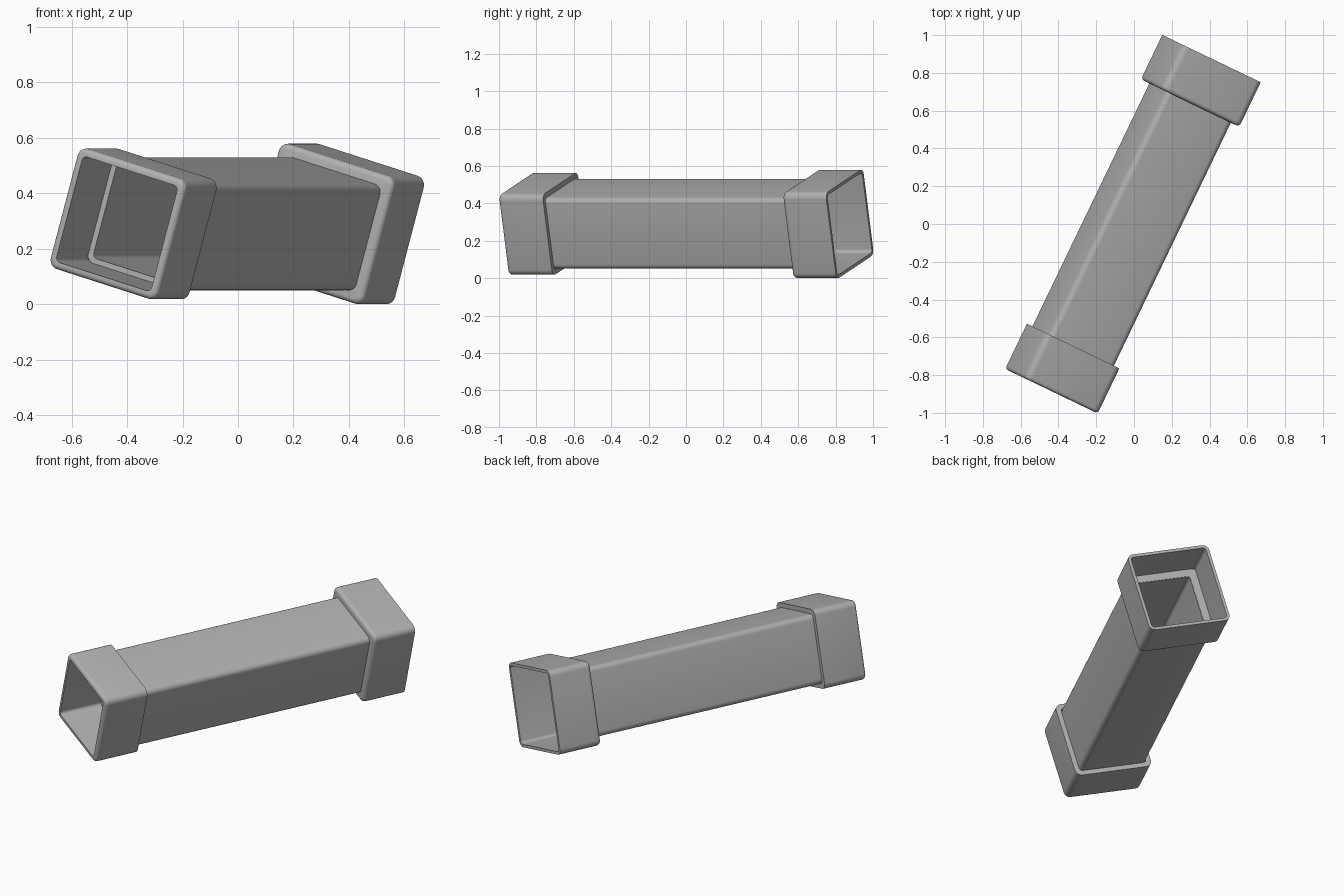
import bpy, bmesh, math
from mathutils import Matrix, Vector

cube = bpy.data.objects.get("Cube")
if cube:
    bpy.data.objects.remove(cube, do_unlink=True)

# Plain grey plastic
grey = bpy.data.materials.new("pipe grey")
grey.use_nodes = True
colour = (0.44, 0.44, 0.44, 1)
grey.diffuse_color = colour
grey.node_tree.nodes["Principled BSDF"].inputs["Base Color"].default_value = colour

# Pipe frame: level axis swung about z, square section rolled about the axis
SWING, ROLL = math.radians(25.7), math.radians(16.2)
axis = Vector((math.sin(SWING), math.cos(SWING), 0))
across = Vector((math.cos(SWING), -math.sin(SWING), 0))
up = Vector((0, 0, 1))
side = math.sin(ROLL) * up - math.cos(ROLL) * across
top = math.sin(ROLL) * across + math.cos(ROLL) * up
centre = across * -0.01 + up * 0.29
frame = Matrix.Translation(centre) @ Matrix((side, top, axis)).transposed().to_4x4()


def rounded_square(half, radius, steps=6):
    """Outline of a square with rounded corners."""
    points = []
    for corner in range(4):
        mid = math.pi / 4 + corner * math.pi / 2
        c = (half - radius) * math.sqrt(2)
        for i in range(steps + 1):
            a = corner * math.pi / 2 + i / steps * math.pi / 2
            points.append((c * math.cos(mid) + radius * math.cos(a),
                           c * math.sin(mid) + radius * math.sin(a)))
    return points


def square_tube(name, start, end, half, bore, radius, fillet=0.0):
    """Hollow square tube with an optional rounded outer edge at its start."""
    sections = []
    if fillet:
        for i in range(6):
            a = i / 5 * math.pi / 2
            inset = fillet * (1 - math.sin(a))
            sections.append((start + fillet * (1 - math.cos(a)), half - inset, radius - inset))
    else:
        sections.append((start, half, radius))
    inner = max(radius - (half - bore), 0.018)
    sections += [(end, half, radius), (end, bore, inner), (start, bore, inner)]

    bm = bmesh.new()
    rings = [[bm.verts.new((x, y, z)) for x, y in rounded_square(h, r)]
             for z, h, r in sections]
    for a, b in zip(rings, rings[1:] + rings[:1]):
        for i in range(len(a)):
            j = (i + 1) % len(a)
            bm.faces.new((a[i], a[j], b[j], b[i]))
    bmesh.ops.recalc_face_normals(bm, faces=bm.faces)
    mesh = bpy.data.meshes.new(name)
    bm.to_mesh(mesh)
    bm.free()
    mesh.materials.append(grey)
    obj = bpy.data.objects.new(name, mesh)
    bpy.context.collection.objects.link(obj)
    obj.matrix_world = frame
    bpy.ops.object.select_all(action='DESELECT')
    obj.select_set(True)
    bpy.context.view_layer.objects.active = obj
    bpy.ops.object.shade_smooth_by_angle(angle=math.radians(32))
    return obj


# Long pipe, tight front sleeve, wider rear socket
square_tube("pipe_body", -0.73, 0.728, 0.199, 0.178, 0.03)
square_tube("front_sleeve", -0.987, -0.722, 0.226, 0.198, 0.035, fillet=0.018)
square_tube("rear_socket", 0.73, 0.967, 0.24, 0.223, 0.035)
square_tube("rear_socket_shoulder", 0.706, 0.73, 0.24, 0.18, 0.035, fillet=0.02)
